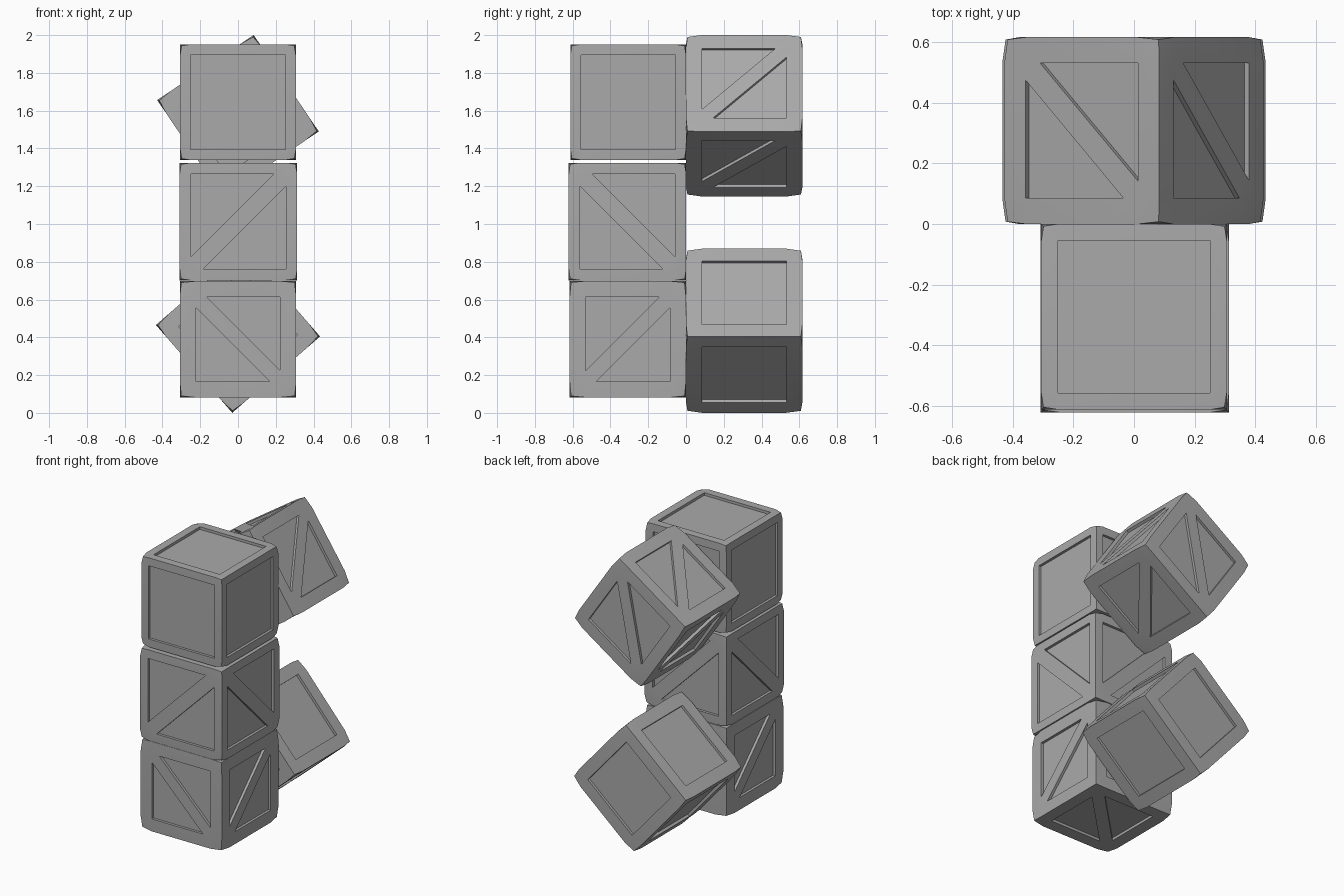
import bpy, bmesh, math
from mathutils import Vector

cube = bpy.data.objects.get("Cube")
if cube:
    bpy.data.objects.remove(cube, do_unlink=True)

# One plain grey for every crate
grey = bpy.data.materials.new("crate_grey")
grey.use_nodes = True
GREY = (0.4, 0.4, 0.4, 1)
grey.diffuse_color = GREY
grey.node_tree.nodes["Principled BSDF"].inputs["Base Color"].default_value = GREY

DEPTH = 0.018          # how far the panels are sunk
EPS = 0.0001


def cut(bm, faces, point, normal):
    """Slice the given faces along a plane."""
    geom = set(faces)
    for f in faces:
        geom.update(f.edges)
        geom.update(f.verts)
    bmesh.ops.bisect_plane(bm, geom=list(geom), plane_co=point, plane_no=normal, dist=EPS)


def panel_faces(bm, axis, side, half, panel):
    """Faces inside the frame on one side of the crate."""
    found = []
    for f in bm.faces:
        c = f.calc_center_median()
        others = [abs(c[i]) for i in range(3) if i != axis]
        if c[axis] * side > half - EPS and max(others) < panel:
            found.append(f)
    return found


def crate(name, centre, half, margin, tilt=0, brace=0, gap=0.06):
    """Framed box with sunk panels; brace is the slant (+1 or -1), 0 is plain."""
    panel = half - margin
    bm = bmesh.new()
    bmesh.ops.create_cube(bm, size=2 * half)

    # Frame lines on every side
    for axis in range(3):
        normal = Vector([i == axis for i in range(3)])
        for side in (-1, 1):
            cut(bm, list(bm.faces), normal * panel * side, normal)

    # Diagonal braces split each panel into two triangles
    if brace:
        for axis in range(3):
            a, b = [i for i in range(3) if i != axis]
            for side in (-1, 1):
                slant = brace * side * (-1 if axis == 2 else 1)
                normal = Vector((0, 0, 0))
                normal[a], normal[b] = 1, -slant
                normal.normalize()
                for s in (-1, 1):
                    faces = panel_faces(bm, axis, side, half, panel)
                    cut(bm, faces, normal * s * gap / math.sqrt(2), normal)

    # Sink the panels
    pockets = []
    for axis in range(3):
        for side in (-1, 1):
            pockets += panel_faces(bm, axis, side, half, panel)
    if brace:
        reach = gap / 2 + EPS
        pockets = [f for f in pockets if f.calc_center_median().length > half + EPS
                   and f.calc_area() < panel * panel * 2 and off_brace(f, reach)]
    bmesh.ops.inset_individual(bm, faces=pockets, thickness=0, depth=-DEPTH)

    # Slightly worn corners
    for v in bm.verts:
        if min(abs(c) for c in v.co) > half - EPS:
            v.co *= 0.975

    mesh = bpy.data.meshes.new(name)
    bm.to_mesh(mesh)
    bm.free()
    mesh.materials.append(grey)
    obj = bpy.data.objects.new(name, mesh)
    obj.location = centre
    obj.rotation_euler.y = -math.radians(tilt)
    bpy.context.collection.objects.link(obj)
    bpy.ops.object.select_all(action='DESELECT')
    obj.select_set(True)
    bpy.context.view_layer.objects.active = obj
    bpy.ops.object.shade_smooth_by_angle(angle=math.radians(30))


def off_brace(face, reach):
    """True for the triangles beside a brace, whose centre is off the middle."""
    c = sorted(abs(x) for x in face.calc_center_median())
    return c[1] > reach


# Front column
crate("lower_front_crate", (0, -0.308, 0.39), 0.308, 0.085, brace=1, gap=0.057)
crate("middle_front_crate", (0.002, -0.31, 1.013), 0.311, 0.06, brace=-1, gap=0.065)
crate("upper_front_crate", (0, -0.306, 1.645), 0.306, 0.055)

# Tilted crates behind
crate("lower_back_crate", (0, 0.308, 0.435), 0.308, 0.085, tilt=41)
crate("upper_back_crate", (0, 0.308, 1.573), 0.308, 0.085, tilt=34, brace=1, gap=0.057)
